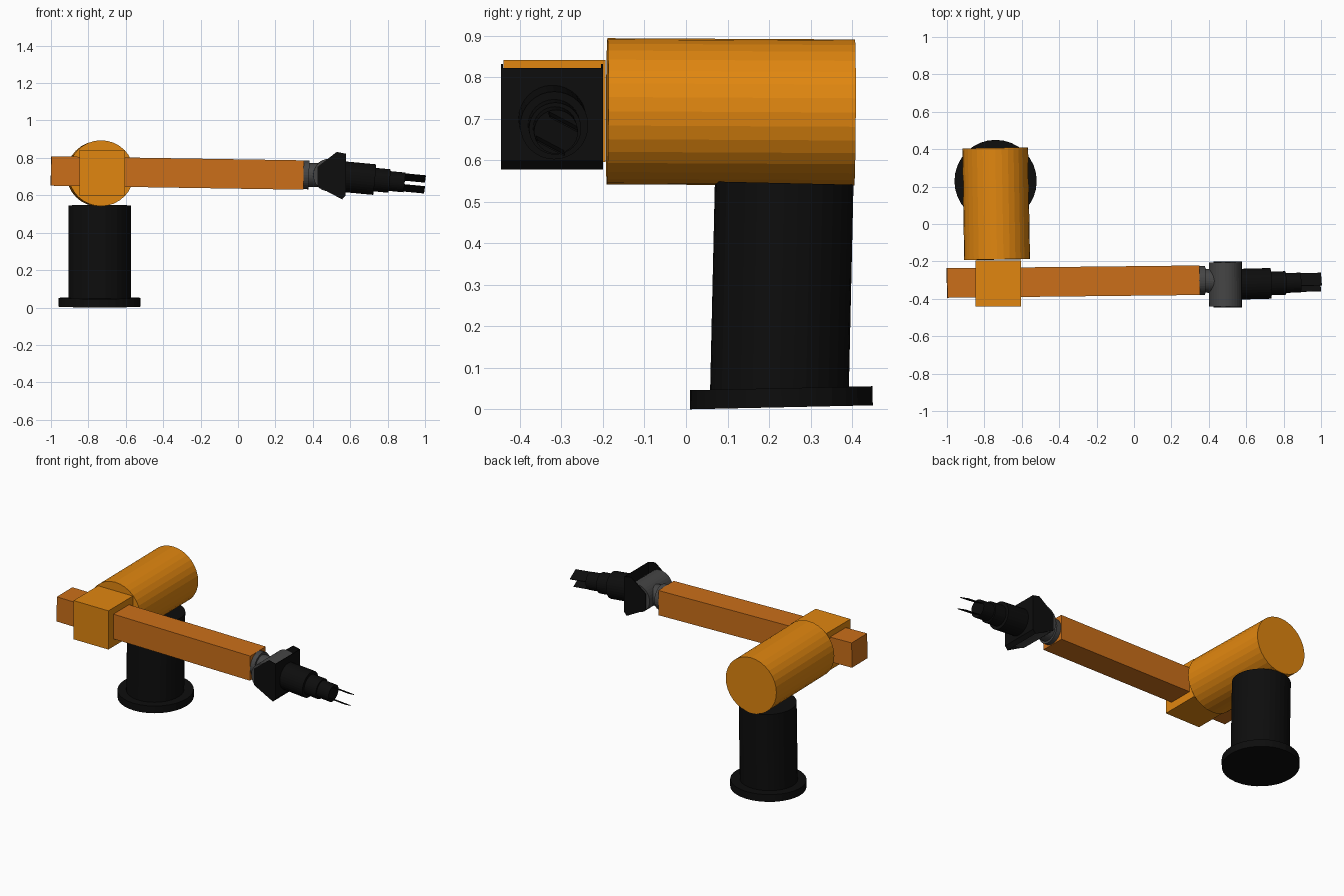
import bpy, bmesh
from math import radians
from mathutils import Vector, Matrix, Euler

if "Cube" in bpy.data.objects:
    bpy.data.objects.remove(bpy.data.objects["Cube"])


def material(name, rgb):
    m = bpy.data.materials.new(name)
    m.diffuse_color = (*rgb, 1)
    m.use_nodes = True
    m.node_tree.nodes["Principled BSDF"].inputs["Base Color"].default_value = m.diffuse_color
    return m


ORANGE = material("orange", (0.75, 0.24, 0.005))
DEEP_ORANGE = material("deep_orange", (0.60, 0.16, 0.01))
BLACK = material("black", (0.004, 0.004, 0.004))
GREY = material("grey", (0.06, 0.06, 0.06))


def finish(name, bm, mat):
    bmesh.ops.recalc_face_normals(bm, faces=bm.faces)
    mesh = bpy.data.meshes.new(name)
    bm.to_mesh(mesh)
    bm.free()
    mesh.materials.append(mat)
    obj = bpy.data.objects.new(name, mesh)
    bpy.context.collection.objects.link(obj)
    return obj


def cylinder(name, p0, p1, r, mat, sides=32):
    p0, p1 = Vector(p0), Vector(p1)
    d = p1 - p0
    m = Matrix.Translation((p0 + p1) / 2) @ d.to_track_quat('Z', 'Y').to_matrix().to_4x4()
    bm = bmesh.new()
    bmesh.ops.create_cone(bm, cap_ends=True, segments=sides, radius1=r, radius2=r,
                          depth=d.length, matrix=m)
    return finish(name, bm, mat)


def box(name, centre, size, mat, rot=(0, 0, 0)):
    m = Matrix.Translation(centre) @ Euler(rot).to_matrix().to_4x4() @ Matrix.Diagonal((*size, 1))
    bm = bmesh.new()
    bmesh.ops.create_cube(bm, size=1, matrix=m)
    return finish(name, bm, mat)


# Pedestal
cylinder("base_flange", (-0.74, 0.23, 0.005), (-0.74, 0.229, 0.051), 0.22, BLACK)
cylinder("column", (-0.74, 0.225, 0.04), (-0.74, 0.2365, 0.545), 0.167, BLACK)

# Shoulder drum and the sleeve that holds the arm
cylinder("shoulder_drum", (-0.742, 0.406, 0.715), (-0.732, -0.19, 0.718), 0.176, ORANGE)
box("arm_sleeve", (-0.726, -0.317, 0.719), (0.245, 0.246, 0.246), ORANGE)

# Long arm
box("arm", (-0.325, -0.308, 0.719), (1.35, 0.158, 0.157), DEEP_ORANGE, (0, 0.016, 0.011))

# Wrist joint
cylinder("wrist_flange", (0.345, -0.302, 0.710), (0.38, -0.302, 0.709), 0.077, GREY)
cylinder("wrist_neck", (0.375, -0.303, 0.709), (0.44, -0.305, 0.708), 0.064, GREY)
cylinder("wrist_barrel", (0.489, -0.441, 0.708), (0.487, -0.205, 0.708), 0.087, GREY)

# Thin open bracket: two cheeks joined by a back plate
outline = [(0.425, 0.648), (0.557, 0.578), (0.576, 0.600), (0.577, 0.822),
           (0.528, 0.832), (0.425, 0.752)]
bm = bmesh.new()
near = [bm.verts.new((x, -0.446, z)) for x, z in outline]
far = [bm.verts.new((x, -0.200, z)) for x, z in outline]
bm.faces.new(near)
bm.faces.new(far[::-1])
for i in (1, 2):
    bm.faces.new((near[i], far[i], far[i + 1], near[i + 1]))
bracket = finish("wrist_bracket", bm, BLACK)
solid = bracket.modifiers.new("thickness", 'SOLIDIFY')
solid.thickness = 0.005

# Stepped hand, drooping slightly along its axis
start, axis = Vector((0.56, -0.322, 0.70)), Vector((1, 0.027, -0.095))


def along(x):
    return start + axis * (x - start.x)


for name, x0, x1, r in (("hand_body", 0.57, 0.73, 0.082),
                        ("hand_collar", 0.72, 0.81, 0.063),
                        ("hand_tip", 0.80, 0.89, 0.053)):
    cylinder(name, along(x0), along(x1), r, BLACK)

# Two flat gripper fingers, rolled about the hand axis
rot = Euler((radians(-28), 0.095, 0.027))
for side, s in (("upper", 1), ("lower", -1)):
    offset = rot.to_matrix() @ Vector((0, 0, 0.033 * s))
    box(side + "_finger", along(0.94) + offset, (0.12, 0.076, 0.004), BLACK, rot)
